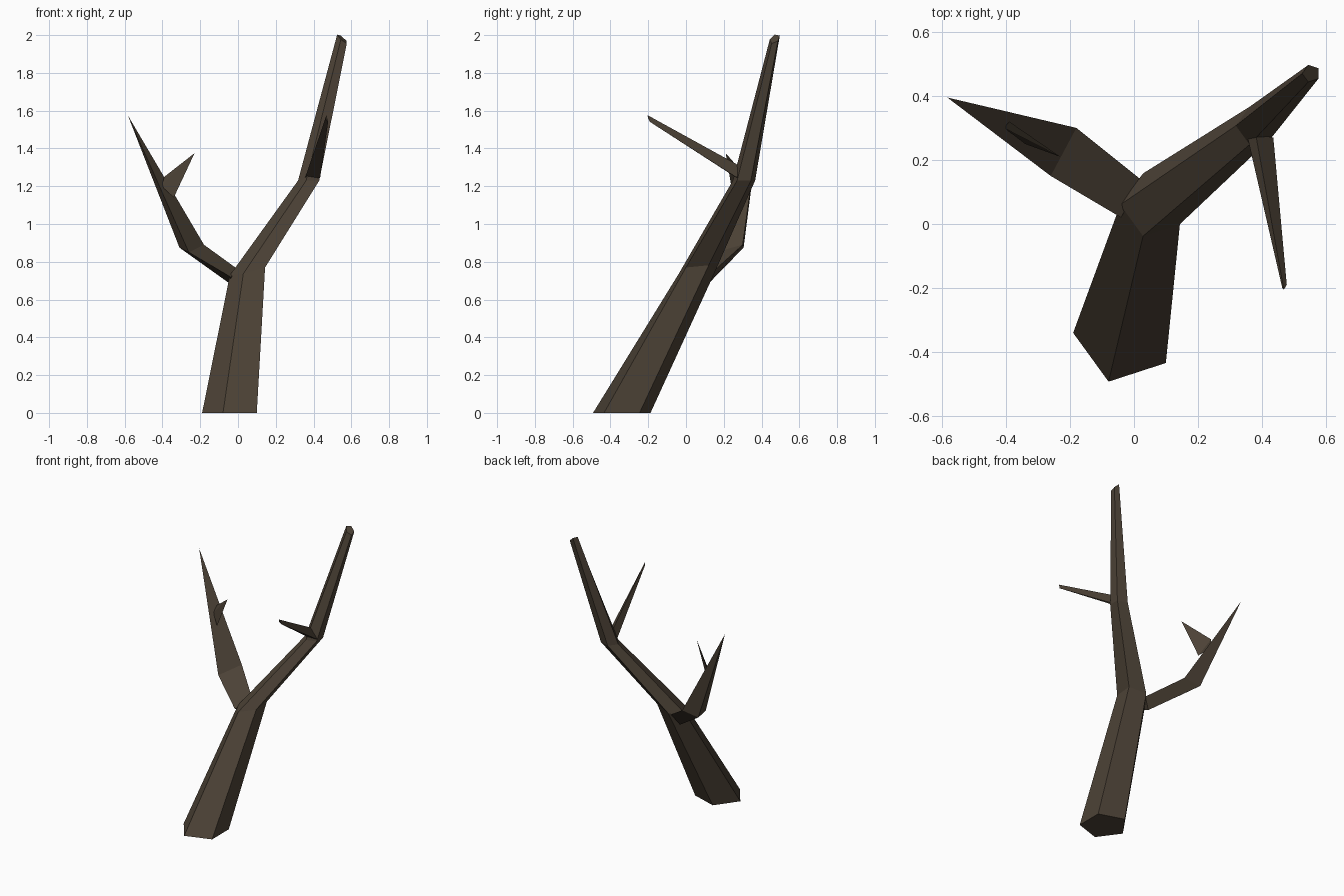
import bpy, bmesh
from math import cos, sin, radians
from mathutils import Vector

cube = bpy.data.objects.get("Cube")
if cube:
    bpy.data.objects.remove(cube, do_unlink=True)

# Dark brown bark, the only colour
bark = bpy.data.materials.new("dark bark brown")
bark.use_nodes = True
colour = (0.075, 0.056, 0.038, 1)
bark.diffuse_color = colour
bsdf = bark.node_tree.nodes["Principled BSDF"]
bsdf.inputs["Base Color"].default_value = colour
bsdf.inputs["Roughness"].default_value = 0.9


def ring(centre, radius, tilt_x=0, tilt_y=0):
    """Five-sided cross-section, tilted by a slope along x and y."""
    c = Vector(centre)
    points = []
    for i in range(5):
        a = radians(180 + 72 * i)
        dx, dy = radius * cos(a), radius * sin(a)
        points.append(c + Vector((dx, dy, tilt_x * dx + tilt_y * dy)))
    return points


def limb(name, rings, tip=None):
    """Skin a chain of cross-sections, closed by a cap or a sharp tip."""
    bm = bmesh.new()
    loops = [[bm.verts.new(p) for p in r] for r in rings]
    n = len(loops[0])
    for low, high in zip(loops, loops[1:]):
        for i in range(n):
            j = (i + 1) % n
            bm.faces.new((low[i], low[j], high[j], high[i]))
    bm.faces.new(loops[0][::-1])
    if tip:
        point = bm.verts.new(tip)
        for i in range(n):
            bm.faces.new((loops[-1][i], loops[-1][(i + 1) % n], point))
    else:
        bm.faces.new(loops[-1])
    bmesh.ops.recalc_face_normals(bm, faces=bm.faces)
    mesh = bpy.data.meshes.new(name)
    bm.to_mesh(mesh)
    bm.free()
    mesh.materials.append(bark)
    obj = bpy.data.objects.new(name, mesh)
    bpy.context.collection.objects.link(obj)
    return obj


# Leaning trunk that bends into the tall left branch
limb("trunk", [
    ring((-0.03, -0.34, 0), 0.16),
    ring((0.06, 0.06, 0.755), 0.103, 0.25, 0.1),
    ring((0.38, 0.307, 1.23), 0.062),
    ring((0.553, 0.47, 1.98), 0.028, -0.8, 0.4),
])

# Three-sided right branch, bent upward to a point
limb("right_branch", [
    [(0.02, 0.14, 0.745), (-0.04, 0.02, 0.72), (-0.03, 0.11, 0.675)],
    [(-0.18, 0.30, 0.89), (-0.26, 0.15, 0.85), (-0.31, 0.305, 0.875)],
], tip=(-0.583, 0.395, 1.575))

# Short twig on the right branch
limb("right_twig", [
    [(-0.39, 0.32, 1.25), (-0.405, 0.30, 1.20), (-0.34, 0.25, 1.14)],
], tip=(-0.23, 0.21, 1.375))

# Long twig reaching forward from the left branch
limb("left_twig", [
    [(0.35, 0.29, 1.23), (0.435, 0.27, 1.245), (0.38, 0.28, 1.31)],
    [(0.463, -0.2, 1.56), (0.477, -0.19, 1.54), (0.468, -0.205, 1.577)],
])
